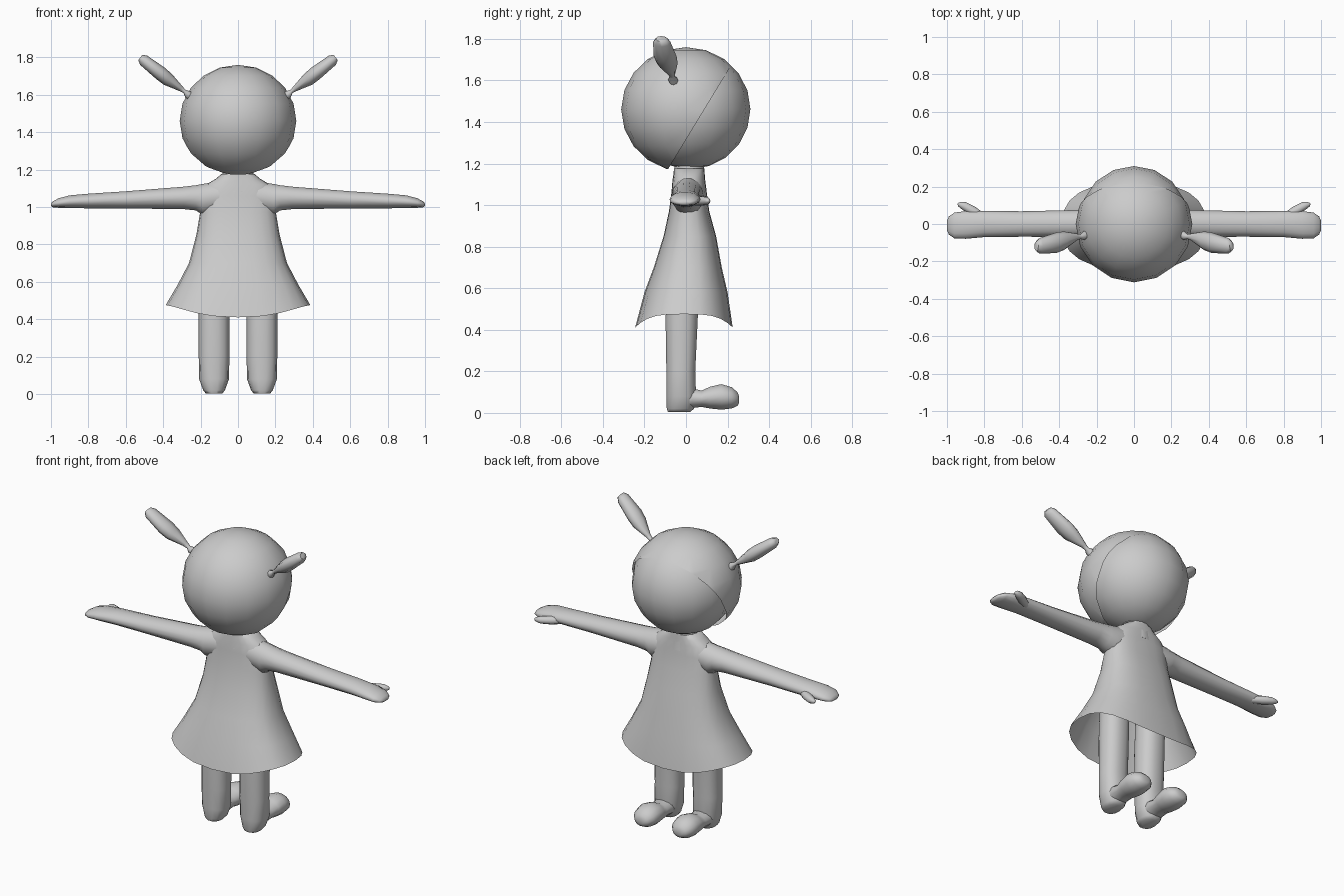
import bpy, bmesh
from math import cos, sin, pi, radians
from mathutils import Vector

cube = bpy.data.objects.get("Cube")
if cube:
    bpy.data.objects.remove(cube)

GREY = (0.6, 0.6, 0.6, 1)
mat = bpy.data.materials.new("plain grey")
mat.use_nodes = True
mat.diffuse_color = GREY
bsdf = mat.node_tree.nodes["Principled BSDF"]
bsdf.inputs["Base Color"].default_value = GREY
bsdf.inputs["Roughness"].default_value = 0.6


def finish(name, bm, angle=60):
    mesh = bpy.data.meshes.new(name)
    bm.to_mesh(mesh)
    bm.free()
    obj = bpy.data.objects.new(name, mesh)
    bpy.context.collection.objects.link(obj)
    mesh.materials.append(mat)
    bpy.ops.object.select_all(action='DESELECT')
    obj.select_set(True)
    bpy.context.view_layer.objects.active = obj
    bpy.ops.object.shade_smooth_by_angle(angle=radians(angle))
    return obj


def spow(v, p):
    return abs(v) ** p * (1 if v > 0 else -1)


def loft(name, rings, u, v, sides=14, power=1.0, caps=(True, True), sag=0, side=1):
    """Skin rings of (centre, half size along u, half size along v)."""
    bm = bmesh.new()
    loops = []
    u, v = Vector(u), Vector(v)
    for i, (c, a, b) in enumerate(rings):
        loop = []
        for k in range(sides):
            t = 2 * pi * k / sides
            p = Vector(c) + u * a * spow(cos(t), power) + v * b * spow(sin(t), power)
            if i == 0:
                p.z -= sag * abs(sin(t)) ** 3
            loop.append(bm.verts.new((p.x * side, p.y, p.z)))
        loops.append(loop)
    for lo, hi in zip(loops, loops[1:]):
        for k in range(sides):
            j = (k + 1) % sides
            bm.faces.new((lo[k], lo[j], hi[j], hi[k]))
    for end, wanted in zip((loops[0], loops[-1]), caps):
        if wanted:
            bm.faces.new(end)
    bmesh.ops.recalc_face_normals(bm, faces=bm.faces)
    return finish(name, bm)


def ball(name, centre, radii):
    bm = bmesh.new()
    bmesh.ops.create_uvsphere(bm, u_segments=16, v_segments=10, radius=1)
    for vert in bm.verts:
        vert.co = Vector(centre) + Vector([r * c for r, c in zip(radii, vert.co)])
    return bm


X, Y, Z = (1, 0, 0), (0, 1, 0), (0, 0, 1)

# Head, and a hair cap cut along a slanting hairline
finish("head", ball("head", (0, 0.022, 1.462), (0.29, 0.288, 0.288)))
cap = ball("hair", (0, 0, 1.46), (0.312, 0.312, 0.3))
bmesh.ops.bisect_plane(cap, geom=cap.verts[:] + cap.edges[:] + cap.faces[:],
                       plane_co=(0, 0.07, 1.43), plane_no=(0.0, 0.854, -0.52),
                       clear_outer=True)
finish("hair_cap", cap)

# Neck
loft("neck", [((0, 0.015, z), a, b) for z, a, b in
              ((1.08, 0.1, 0.085), (1.15, 0.085, 0.075), (1.22, 0.08, 0.07))], X, Y)

# Dress: height, half width, back and front depth
dress = ((0.475, 0.387, -0.245, 0.225), (0.58, 0.325, -0.2, 0.2),
         (0.7, 0.262, -0.155, 0.172), (0.85, 0.223, -0.108, 0.145),
         (0.97, 0.203, -0.082, 0.112), (1.06, 0.2, -0.07, 0.1),
         (1.12, 0.17, -0.065, 0.092), (1.15, 0.12, -0.06, 0.09),
         (1.175, 0.09, -0.058, 0.088))
loft("dress", [((0, (y0 + y1) / 2, z), a, (y1 - y0) / 2) for z, a, y0, y1 in dress],
     X, Y, sides=24, power=0.8, caps=(False, True), sag=0.065)

# Arm: distance out, bottom, top, half depth, depth centre
arm = ((0.1, 0.97, 1.14, 0.075, 0.01), (0.19, 0.955, 1.125, 0.077, 0.008),
       (0.225, 0.98, 1.118, 0.075, 0.005), (0.29, 0.987, 1.11, 0.072, 0.003),
       (0.6, 0.991, 1.085, 0.068, 0), (0.8, 0.992, 1.072, 0.07, 0),
       (0.9, 0.993, 1.063, 0.074, -0.005), (0.96, 0.995, 1.047, 0.069, -0.008),
       (0.99, 0.998, 1.03, 0.048, -0.008), (1.0, 1.005, 1.018, 0.025, -0.008))
thumb = ((0.8, 0.03, 0.02, 0.02), (0.86, 0.068, 0.026, 0.024),
         (0.91, 0.098, 0.022, 0.02), (0.932, 0.106, 0.014, 0.013),
         (0.942, 0.11, 0.005, 0.005))

# Leg: height, half width, back and front depth
leg = ((0.004, 0.045, -0.088, 0.02), (0.02, 0.058, -0.094, 0.04),
       (0.08, 0.08, -0.095, 0.05), (0.2, 0.082, -0.096, 0.046),
       (0.45, 0.082, -0.1, 0.058), (0.8, 0.08, -0.085, 0.07))
# Foot: distance forward, bottom, top, half width
foot = ((-0.06, 0.008, 0.11, 0.055), (0.03, 0.022, 0.12, 0.065),
        (0.075, 0.028, 0.108, 0.062), (0.115, 0.02, 0.127, 0.07),
        (0.17, 0.014, 0.14, 0.076), (0.22, 0.02, 0.125, 0.068),
        (0.248, 0.033, 0.1, 0.045), (0.256, 0.048, 0.08, 0.022))
# Pigtail: centre and two half thicknesses
tail = (((0.245, -0.055, 1.582), 0.018, 0.018), ((0.268, -0.062, 1.602), 0.022, 0.024),
        ((0.285, -0.067, 1.617), 0.01, 0.013), ((0.305, -0.07, 1.632), 0.015, 0.018),
        ((0.375, -0.09, 1.682), 0.036, 0.05), ((0.415, -0.1, 1.715), 0.038, 0.055),
        ((0.505, -0.117, 1.785), 0.031, 0.042), ((0.522, -0.119, 1.8), 0.018, 0.026))

for side, label in ((1, "left"), (-1, "right")):
    loft(label + "_arm", [((x, y, (lo + hi) / 2), b, (hi - lo) / 2) for x, lo, hi, b, y in arm],
         Y, Z, side=side)
    loft(label + "_thumb", [((x, y, 1.02), a, b) for x, y, a, b in thumb],
         (-0.55, 0.83, 0), Z, sides=10, side=side)
    loft(label + "_leg", [((0.128, (y0 + y1) / 2, z), a, (y1 - y0) / 2) for z, a, y0, y1 in leg],
         X, Y, power=0.85, side=side)
    loft(label + "_foot", [((0.128, y, (lo + hi) / 2), a, (hi - lo) / 2) for y, lo, hi, a in foot],
         X, Z, side=side)
    loft(label + "_pigtail", tail, (-0.62, 0, 0.78), Y, sides=8, side=side)
